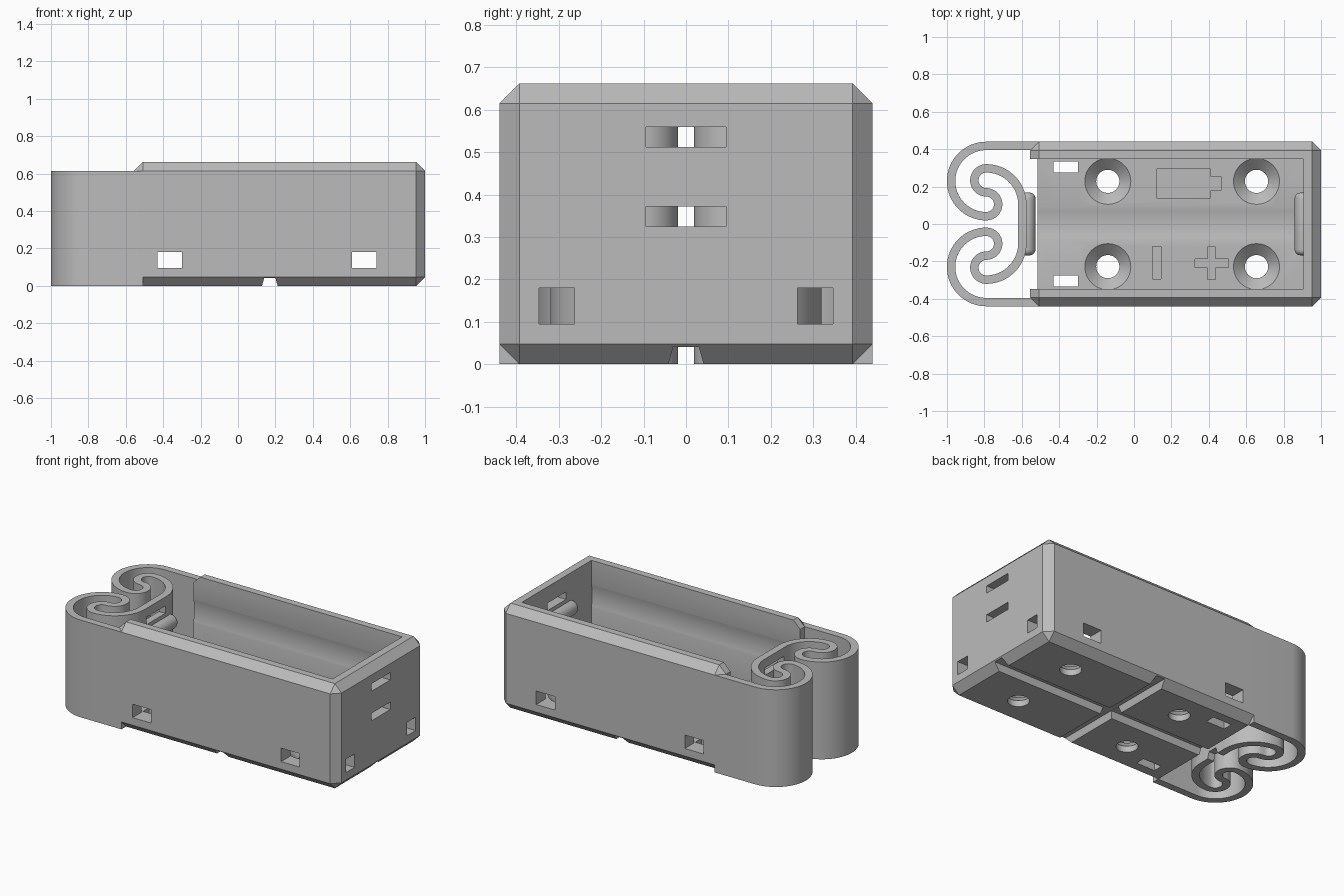
import bpy, bmesh
from math import sin, cos, pi, radians
from mathutils import Matrix, Vector

cube = bpy.data.objects.get("Cube")
if cube:
    bpy.data.objects.remove(cube, do_unlink=True)

grey = bpy.data.materials.new("grey_plastic")
grey.use_nodes = True
COLOUR = (0.5, 0.5, 0.5, 1)
grey.diffuse_color = COLOUR
grey.node_tree.nodes["Principled BSDF"].inputs["Base Color"].default_value = COLOUR


def make(name, bm):
    bmesh.ops.recalc_face_normals(bm, faces=bm.faces[:])
    mesh = bpy.data.meshes.new(name)
    bm.to_mesh(mesh)
    bm.free()
    mesh.materials.append(grey)
    obj = bpy.data.objects.new(name, mesh)
    bpy.context.collection.objects.link(obj)
    return obj


def box(name, x, y, z, chamfer=0):
    bm = bmesh.new()
    size = Vector((x[1] - x[0], y[1] - y[0], z[1] - z[0]))
    mid = Vector((sum(x), sum(y), sum(z))) / 2
    bmesh.ops.create_cube(bm, size=1, matrix=Matrix.Translation(mid) @ Matrix.Diagonal(size).to_4x4())
    if chamfer:
        bmesh.ops.bevel(bm, geom=bm.edges[:], offset=chamfer, segments=1, affect='EDGES')
    return make(name, bm)


def cone(name, centre, r1, r2, length, axis='Z', sides=48, rounding=0):
    bm = bmesh.new()
    turn = {'X': Matrix.Rotation(pi / 2, 4, 'Y'), 'Y': Matrix.Rotation(pi / 2, 4, 'X'), 'Z': Matrix()}[axis]
    bmesh.ops.create_cone(bm, cap_ends=True, segments=sides, radius1=r1, radius2=r2, depth=length,
                          matrix=Matrix.Translation(centre) @ turn)
    if rounding:
        rims = [e for e in bm.edges if any(len(f.verts) > 4 for f in e.link_faces)]
        bmesh.ops.bevel(bm, geom=rims, offset=rounding, segments=5, profile=0.5, affect='EDGES')
    return make(name, bm)


def prism(name, points, step):
    """Closed outline pushed along a vector."""
    bm = bmesh.new()
    face = bm.faces.new([bm.verts.new(p) for p in points])
    new = bmesh.ops.extrude_face_region(bm, geom=[face])["geom"]
    bmesh.ops.translate(bm, verts=[v for v in new if isinstance(v, bmesh.types.BMVert)], vec=step)
    return make(name, bm)


def cut(target, cutter):
    cutter.hide_render = True
    mod = target.modifiers.new("cut", 'BOOLEAN')
    mod.operation, mod.solver, mod.object = 'DIFFERENCE', 'EXACT', cutter
    bpy.context.view_layer.objects.active = target
    bpy.ops.object.modifier_apply(modifier=mod.name)
    bpy.data.objects.remove(cutter, do_unlink=True)


def smooth(obj):
    bpy.ops.object.select_all(action='DESELECT')
    obj.select_set(True)
    bpy.context.view_layer.objects.active = obj
    bpy.ops.object.shade_smooth_by_angle(angle=radians(30))


def arc(cx, cy, r, start, end, steps):
    angles = [radians(start + (end - start) * i / steps) for i in range(steps + 1)]
    return [Vector((cx + r * cos(a), cy + r * sin(a))) for a in angles]


FLOOR, INNER, END = 0.095, 0.348, 0.905

# Chamfered case with a box cavity and a round cell bed
case = box("case", (-0.555, 1), (-0.44, 0.44), (0, 0.662), 0.047)
cut(case, box("cavity", (-0.8, END), (-INNER, INNER), (FLOOR, 1)))
cut(case, cone("cell_bed", (0.0525, 0, 0.438), 0.355, 0.355, 2 * (END - 0.0525), 'X', 96))
cut(case, box("floor_end", (-0.8, -0.515), (-INNER, INNER), (-0.1, 0.5)))

# Wiring channels under the floor, and window holes in the walls
w, n = 0.042, 0.03
cut(case, prism("cross_channel", [(0.17 + a, -0.6, b) for a, b in
                                  ((-w, -0.001), (w, -0.001), (n, 0.042), (-n, 0.042))], (0, 1.2, 0)))
for x in (-0.43, 0.61):
    cut(case, box("side_windows", (x, x + 0.13), (-0.6, 0.6), (FLOOR, 0.18)))
for s in (-1, 1):
    ys = sorted((s * 0.263, s * 0.347))
    cut(case, box("end_window", (0.85, 1.1), ys, (FLOOR, 0.18)))
    cut(case, box("floor_window", (-0.43, -0.30), sorted((s * 0.275, s * 0.335)), (-0.1, 0.15)))
    # Countersunk screw holes
    for x in (-0.14, 0.655):
        cut(case, cone("countersink", (x, s * 0.228, 0.067), 0.062, 0.124, 0.058))
        cut(case, cone("screw_hole", (x, s * 0.228, 0.03), 0.062, 0.062, 0.12))

# Shallow polarity marks in the floor
for x, y in (((0.12, 0.41), (0.14, 0.295)), ((0.40, 0.465), (0.18, 0.255)),
             ((0.10, 0.145), (-0.295, -0.12)),
             ((0.325, 0.505), (-0.232, -0.187)), ((0.392, 0.437), (-0.297, -0.122))):
    cut(case, box("mark", x, y, (FLOOR - 0.015, FLOOR + 0.05)))

# Folded leaf spring: one half of the path, mirrored about the middle
R, r, cx = 0.188, 0.064, -0.79
half = [Vector((-0.508, 0.4175))]
half += arc(cx, 0.4175 - R, R, 90, 270, 32)
y0 = 0.4175 - 2 * R
half += arc(cx, y0 + r, r, -90, 90, 16)[1:]
half += arc(cx, y0 + 3 * r, r, 270, 90, 16)[1:]
top = y0 + 4 * r
half += arc(cx, top - 0.193, 0.193, 90, 0, 18)[1:]
path = half + [Vector((p.x, -p.y)) for p in reversed(half)]
left, right = [], []
for i, p in enumerate(path):
    d = (path[min(i + 1, len(path) - 1)] - path[max(i - 1, 0)]).normalized()
    if i in (0, len(path) - 1):
        d = Vector((1, 0))if i else Vector((-1, 0))
    side = Vector((-d.y, d.x)) * 0.0225
    left.append(p + side)
    right.append(p - side)
outline = left + right[::-1]
spring = prism("leaf_spring", [(p.x, p.y, 0) for p in outline], (0, 0, 0.615))

# Strap slots and the long channel pass through both end contacts
for part, x in ((case, (0.85, 1.1)), (spring, (-0.66, -0.55))):
    for z in (0.325, 0.512):
        cut(part, box("strap_slot", x, (-0.094, 0.094), (z, z + 0.047)))
for part, x in ((case, -0.7), (spring, -0.66)):
    length = 1.9 if part == case else 0.12
    cut(part, prism("long_channel", [(x, a, b) for a, b in
                                     ((-w, -0.001), (w, -0.001), (n, 0.041), (-n, 0.041))], (length, 0, 0)))

# Rounded contact ridges between the slots
for name, x in (("end_ridge", END), ("spring_ridge", -0.573)):
    smooth(cone(name, (x, 0, 0.442), 0.046, 0.046, 0.335, 'Y', 32, 0.03))

smooth(case)
smooth(spring)
